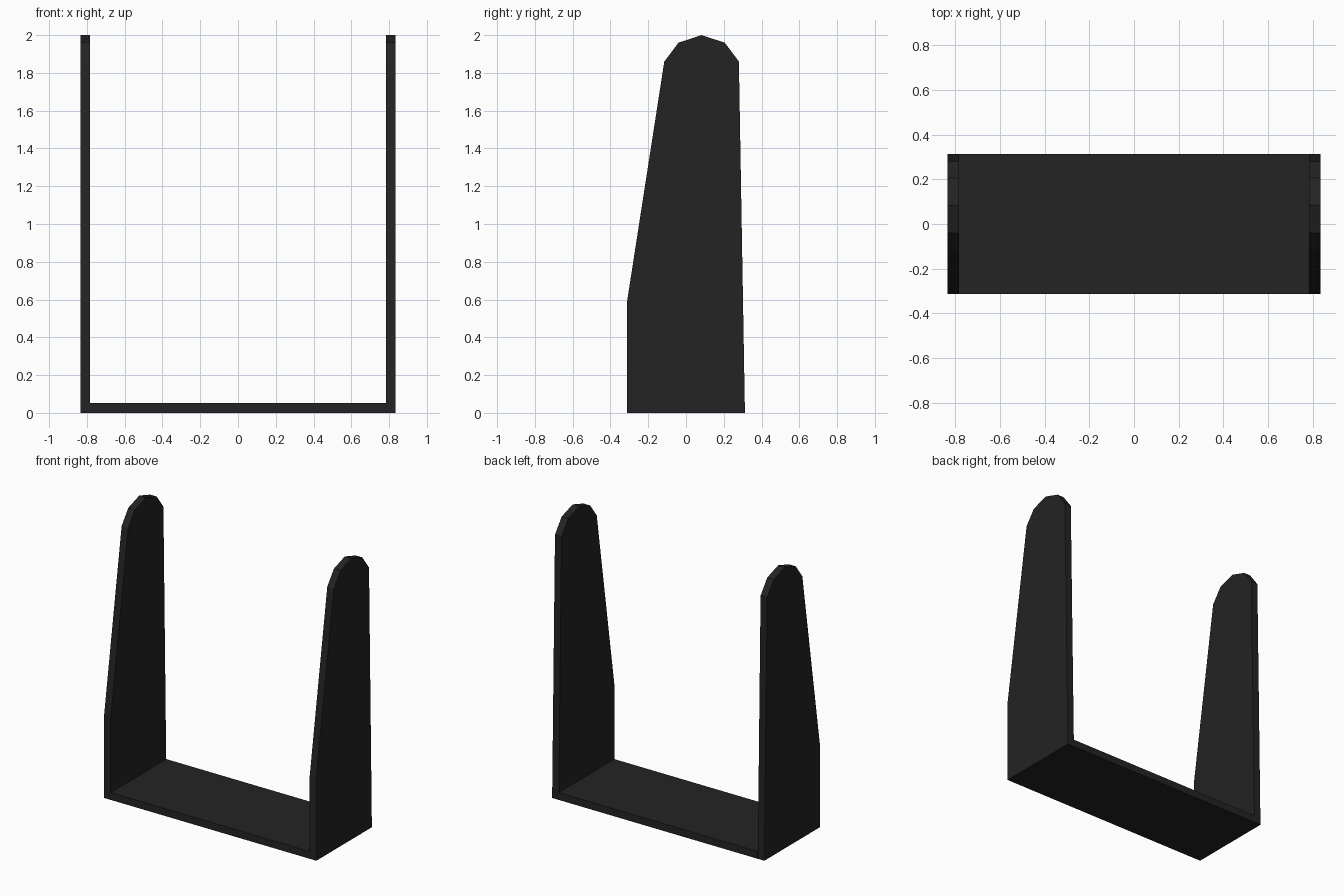
import bpy
import bmesh
from mathutils import Vector

cube = bpy.data.objects.get("Cube")
if cube:
    bpy.data.objects.remove(cube, do_unlink=True)

# Single dark finish
black = bpy.data.materials.new("matte_black")
black.use_nodes = True
colour = (0.017, 0.017, 0.017, 1)
black.diffuse_color = colour
shader = black.node_tree.nodes["Principled BSDF"]
shader.inputs["Base Color"].default_value = colour
shader.inputs["Roughness"].default_value = 0.8

HALF_WIDTH, HALF_DEPTH, THICK = 0.835, 0.312, 0.052
INNER = HALF_WIDTH - THICK


def extruded_plate(name, profile, x0, x1):
    """Extrude a (y, z) outline along x from x0 to x1."""
    bm = bmesh.new()
    face = bm.faces.new([bm.verts.new((x0, y, z)) for y, z in profile])
    result = bmesh.ops.extrude_face_region(bm, geom=[face])
    moved = [v for v in result["geom"] if isinstance(v, bmesh.types.BMVert)]
    bmesh.ops.translate(bm, verts=moved, vec=Vector((x1 - x0, 0, 0)))
    bmesh.ops.recalc_face_normals(bm, faces=bm.faces)
    mesh = bpy.data.meshes.new(name)
    bm.to_mesh(mesh)
    bm.free()
    mesh.materials.append(black)
    obj = bpy.data.objects.new(name, mesh)
    bpy.context.collection.objects.link(obj)
    return obj


# Tapered upright with a faceted round tip
upright = [(-HALF_DEPTH, 0), (HALF_DEPTH, 0), (0.28, 1.86), (0.205, 1.96),
           (0.082, 2.0), (-0.04, 1.96), (-0.115, 1.86), (-HALF_DEPTH, 0.59)]
for side, sign in (("left", 1), ("right", -1)):
    extruded_plate(side + "_upright", upright, sign * INNER, sign * HALF_WIDTH)

# Flat base joining the uprights
base = [(-HALF_DEPTH, 0), (HALF_DEPTH, 0), (HALF_DEPTH, THICK), (-HALF_DEPTH, THICK)]
extruded_plate("base_plate", base, -INNER, INNER)
